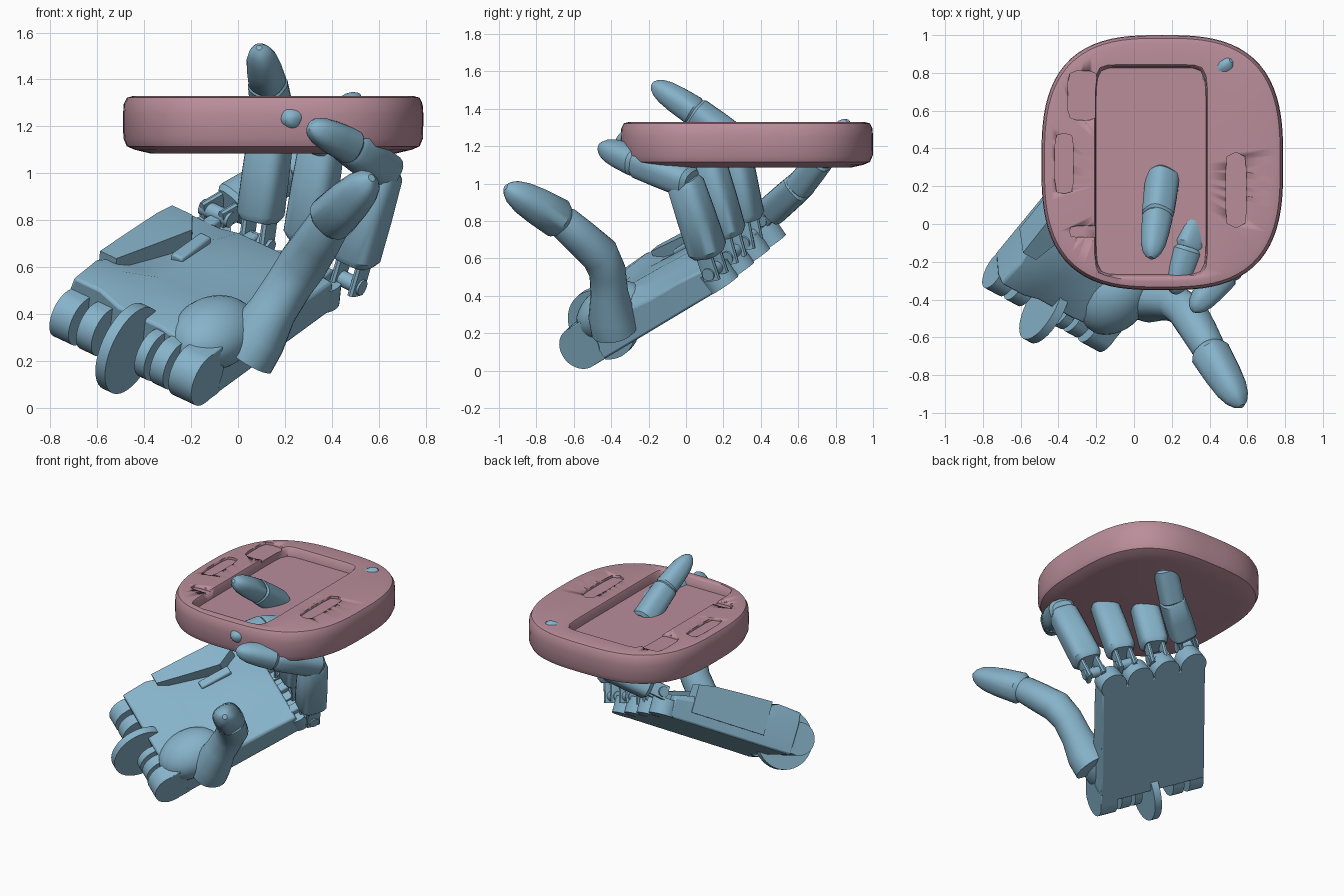
import bpy, bmesh, math
from mathutils import Vector, Matrix

if "Cube" in bpy.data.objects:
    bpy.data.objects.remove(bpy.data.objects["Cube"])

# Hand frame: U runs to the fingers, V to the little finger, W out of the palm
U = Vector((0.575, 0.70, 0.42)).normalized()
V = Vector((-0.826, 0.426, 0.373))
V = (V - U * V.dot(U)).normalized()
W = U.cross(V)
O = Vector((-0.13, -0.57, 0.12))


def loc(u, v, w):
    return O + U * u + V * v + W * w


def material(name, rgb):
    m = bpy.data.materials.new(name)
    m.diffuse_color = (*rgb, 1)
    m.use_nodes = True
    m.node_tree.nodes["Principled BSDF"].inputs["Base Color"].default_value = m.diffuse_color
    return m


BLUE = material("blue_plastic", (0.24, 0.45, 0.59))
PINK = material("pink_plastic", (0.49, 0.27, 0.33))


def finish(name, bm, mat, angle=35):
    bmesh.ops.recalc_face_normals(bm, faces=bm.faces[:])
    me = bpy.data.meshes.new(name)
    bm.to_mesh(me)
    bm.free()
    ob = bpy.data.objects.new(name, me)
    bpy.context.collection.objects.link(ob)
    me.materials.append(mat)
    bpy.ops.object.select_all(action='DESELECT')
    ob.select_set(True)
    bpy.context.view_layer.objects.active = ob
    bpy.ops.object.shade_smooth_by_angle(angle=math.radians(angle))
    return ob


def loft(name, rings, mat=BLUE, angle=35):
    bm = bmesh.new()
    vs = [[bm.verts.new(p) for p in r] for r in rings]
    n = len(rings[0])
    for a, b in zip(vs, vs[1:]):
        for i in range(n):
            bm.faces.new((a[i], a[(i + 1) % n], b[(i + 1) % n], b[i]))
    bm.faces.new(vs[0])
    bm.faces.new(vs[-1])
    return finish(name, bm, mat, angle)


def superellipse(a, b, p, n):
    pts = []
    for i in range(n):
        t = 2 * math.pi * i / n
        c, s = math.cos(t), math.sin(t)
        r = (abs(c / a) ** p + abs(s / b) ** p) ** (-1 / p)
        pts.append((r * c, r * s))
    return pts


def tube(name, stations, p=2.6, side=V, n=24):
    """stations: (centre, half width, half depth)"""
    rings = []
    for i, (c, rw, rd) in enumerate(stations):
        t = (stations[min(i + 1, len(stations) - 1)][0] - stations[max(i - 1, 0)][0]).normalized()
        s = (side - t * side.dot(t)).normalized()
        up = t.cross(s)
        rings.append([c + s * x + up * y for x, y in superellipse(rw, rd, p, n)])
    return loft(name, rings)


SHAFT = [(0, .78), (.07, 1), (.5, 1.02), (.93, 1), (1, .8)]
TIP = [(0, .8), (.08, 1), (.45, 1), (.7, .93), (.86, .75), (.95, .5), (1, .2)]


def phalanx(name, a, b, ra, rb, shape=SHAFT, p=2.6):
    a, b = Vector(a), Vector(b)
    tube(name, [(a.lerp(b, t), (ra + (rb - ra) * t) * k, (ra + (rb - ra) * t) * k * .95)
                for t, k in shape], p)


def disc(name, centre, axis, r, width, n=32):
    bm = bmesh.new()
    rot = axis.to_track_quat('Z', 'Y').to_matrix().to_4x4()
    bmesh.ops.create_cone(bm, cap_ends=True, segments=n, radius1=r, radius2=r, depth=width,
                          matrix=Matrix.Translation(centre) @ rot)
    return finish(name, bm, BLUE)


def slab(name, u, v, w, bevel=.015):
    rings = [[loc(x, v[i], w[j]) for i, j in ((0, 0), (1, 0), (1, 1), (0, 1))] for x in u]
    ob = loft(name, rings)
    m = ob.modifiers.new("bevel", 'BEVEL')
    m.width, m.segments = bevel, 2
    return ob


# Palm: flat back, raised heel, low thumb edge
palm = []
for u, wp, wc, wt, we in ((.03, .17, .13, .10, .04), (.2, .18, .14, .18, .06), (.33, .12, .13, .14, .05),
                          (.55, .09, .12, .08, .03), (.75, .07, .11, .06, .03), (.94, .03, .05, .04, .02)):
    palm.append([loc(u, v, w) for v, w in ((0, -.12), (.75, -.12), (.76, wp * .5), (.74, wp), (.6, wp),
                                            (.5, wc), (.28, wc), (.14, wt), (.01, we))])
ob = loft("palm", palm)
m = ob.modifiers.new("bevel", 'BEVEL')
m.width, m.segments = .012, 2

# Raised block along the outer palm edge
loft("outer_palm_block", [[loc(u, v, w) for v, w in ((v0, -.05), (.765, -.05), (.765, h), (v0 + .02, h))]
                          for u, v0, h in ((.26, .66, .18), (.5, .6, .17), (.68, .56, .16), (.8, .64, .14))])
slab("palm_rib", (.5, .72), (.5, .56), (0, .14), .01)

# Thumb pad
bm = bmesh.new()
frame = Matrix((U, V, W)).transposed().to_4x4()
bmesh.ops.create_uvsphere(bm, u_segments=28, v_segments=16, radius=1,
                          matrix=Matrix.Translation(loc(.22, .13, .07)) @ frame
                          @ Matrix.Diagonal((.22, .17, .14, 1)))
finish("thumb_pad", bm, BLUE)

# Wrist hinge lugs and central wheel
for i, (v, w, r) in enumerate(((.06, .12, .12), (.19, .07, .11), (.28, .05, .11), (.57, .08, .11), (.70, .10, .11))):
    disc(f"wrist_lug_{i}", loc(0, v, 0), V, r, w)
    slab(f"wrist_lug_arm_{i}", (0, .1), (v - w / 2, v + w / 2), (-r, r), .005)
disc("wrist_wheel", loc(-.05, .385, .01), V, .2, .05, 40)
disc("wrist_pin", loc(0, .22, 0), V, .04, .16)

# Fingers: knuckle, middle joint, end joint, tip, radius
fingers = {
    "index": ((.47, .15, .54), (.61, -.01, 1.02), (.47, -.27, 1.12), (.31, -.46, 1.20), .098),
    "middle": ((.28, .25, .63), (.36, .11, 1.14), (.28, -.14, 1.23), (.21, -.37, 1.235), .095),
    "ring": ((.08, .34, .71), (.15, .24, 1.24), (.125, .04, 1.39), (.09, -.18, 1.535), .093),
    "little": ((-.09, .43, .83), (.20, .62, 1.0), (.35, .73, 1.14), (.515, .865, 1.335), .088),
}
for i, (name, (k, p, d, t, r)) in enumerate(fingers.items()):
    k, p, d, t = map(Vector, (k, p, d, t))
    start = k.lerp(p, .17)
    phalanx(f"{name}_lower", start, p, r, r * .93, p=3.6)
    phalanx(f"{name}_middle", p.lerp(d, -.15), d, r * .9, r * .84, p=3)
    phalanx(f"{name}_tip", d.lerp(t, -.08), t, r * .84, r * .66, TIP)
    # knuckle lobe, twin links and pin
    v = .085 + i * .193
    disc(f"{name}_knuckle_lobe", loc(.955, v, -.065), W, .092, .11)
    disc(f"{name}_knuckle_pin", k, V, .035, .15, 20)
    for s in (-1, 1):
        tube(f"{name}_link_{s}", [(k.lerp(p, q) + V * .05 * s, .016, .05) for q in (-.08, .25)], 4)
    slab(f"{name}_knuckle_mount", (.88, 1.01), (v - .03, v + .03), (-.1, .03), .01)

# Thumb: flared root, two joints and a rounded tip
tube("thumb_root", [(Vector(c), r, r * .95) for c, r in (
    ((.03, -.38, .22), .13), ((.08, -.40, .30), .125), ((.15, -.41, .42), .102), ((.22, -.42, .53), .10),
    ((.28, -.46, .62), .105), ((.34, -.56, .71), .098), ((.39, -.65, .79), .09), ((.405, -.68, .81), .075))], 2.2)
phalanx("thumb_tip", (.39, -.66, .80), (.57, -.965, .98), .105, .08, TIP)

# Floating rounded tray with a shallow rectangular recess
N = 96


def outline(k, z, cx=.15, cy=.325, a=.64, b=.675, p=2.9):
    return [Vector((cx + x * k, cy + y * k, z)) for x, y in superellipse(a, b, p, N)]


def recess(k, z):
    return outline(k, z, .09, .28, .295, .555, 12)


tray = loft("tray", [recess(.985, 1.265), recess(1, 1.32), recess(1.015, 1.328), outline(.93, 1.33),
                     outline(.975, 1.322), outline(.995, 1.295), outline(1, 1.25), outline(.998, 1.15),
                     outline(.975, 1.115), outline(.92, 1.1), outline(.82, 1.085)], PINK, 40)


# Small irregular grooves in the rim
for i, (x, y, a, b) in enumerate(((-.37, .32, .05, .16), (.54, .18, .055, .2), (-.27, .68, .08, .13),
                                  (-.25, -.04, .09, .03))):
    pts = superellipse(a, b, 5, 24)
    cut = loft(f"groove_cutter_{i}", [[Vector((x + px, y + py, z)) for px, py in pts] for z in (1.312, 1.4)], PINK)
    cut.hide_render = True
    cut.hide_set(True)
    mod = tray.modifiers.new(f"groove_{i}", 'BOOLEAN')
    mod.object, mod.operation, mod.solver = cut, 'DIFFERENCE', 'EXACT'
